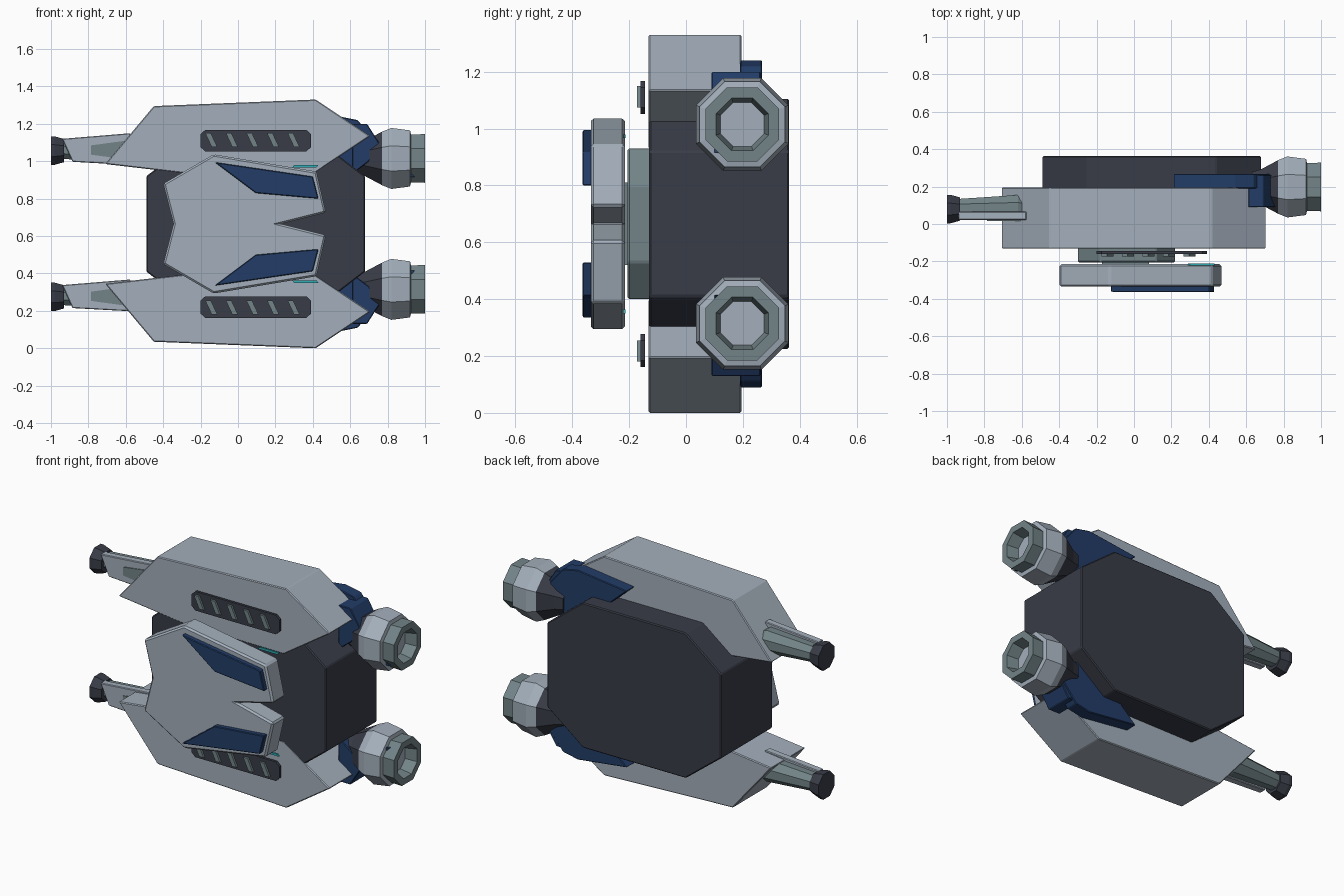
import bpy, bmesh, math

if "Cube" in bpy.data.objects:
    bpy.data.objects.remove(bpy.data.objects["Cube"])

MID = 0.665  # height of the mirror plane between upper and lower halves


def material(name, rgb):
    m = bpy.data.materials.new(name)
    m.diffuse_color = (*rgb, 1)
    m.use_nodes = True
    m.node_tree.nodes["Principled BSDF"].inputs["Base Color"].default_value = m.diffuse_color
    return m


LIGHT = material("light_grey", (0.37, 0.43, 0.50))
DARK = material("dark_slate", (0.040, 0.045, 0.063))
BLUE = material("navy_blue", (0.016, 0.046, 0.135))
STEEL = material("green_grey", (0.17, 0.23, 0.245))
CYAN = material("cyan", (0.03, 0.42, 0.47))


def finish(name, bm, mats, bevel):
    bmesh.ops.recalc_face_normals(bm, faces=bm.faces)
    me = bpy.data.meshes.new(name)
    bm.to_mesh(me)
    bm.free()
    for m in mats:
        me.materials.append(m)
    ob = bpy.data.objects.new(name, me)
    bpy.context.collection.objects.link(ob)
    if bevel:
        mod = ob.modifiers.new("edge_bevel", "BEVEL")
        mod.width = bevel
        mod.segments = 1
        mod.limit_method = 'ANGLE'
        mod.angle_limit = math.radians(30)
    return ob


def prism(name, pts, y0, y1, mat, flip=False, bevel=0.0):
    """Extrude an (x, z) outline from y0 to y1; flip mirrors it to the lower half."""
    bm = bmesh.new()
    pts = [(x, 2 * MID - z if flip else z) for x, z in pts]
    face = bm.faces.new([bm.verts.new((x, y0, z)) for x, z in pts])
    out = bmesh.ops.extrude_face_region(bm, geom=[face])
    verts = [g for g in out["geom"] if isinstance(g, bmesh.types.BMVert)]
    bmesh.ops.translate(bm, verts=verts, vec=(0, y1 - y0, 0))
    return finish(name, bm, [mat], bevel)


def lathe(name, rings, cy, cz, mats, sides=8):
    """Octagonal loft along x; rings are (x, flat-to-centre radius, material of next band)."""
    bm = bmesh.new()
    loops = []
    for x, r, _ in rings:
        rad = r / math.cos(math.pi / sides)
        angles = [(i + 0.5) * 2 * math.pi / sides for i in range(sides)]
        loops.append([bm.verts.new((x, cy + rad * math.cos(a), cz + rad * math.sin(a)))
                      for a in angles])
    for k in range(len(loops) - 1):
        for i in range(sides):
            j = (i + 1) % sides
            f = bm.faces.new((loops[k][i], loops[k][j], loops[k + 1][j], loops[k + 1][i]))
            f.material_index = rings[k][2]
    bm.faces.new(loops[0]).material_index = rings[0][2]
    bm.faces.new(loops[-1]).material_index = rings[-1][2]
    return finish(name, bm, mats, 0)


def mirrored(half):
    """Close a half outline with its reflection across the mid height."""
    return half + [(x, 2 * MID - z) for x, z in reversed(half) if abs(z - MID) > 1e-4]


# Central hull and the mount holding the front armour
prism("core_hull", mirrored([(-0.49, 0.92), (-0.25, 1.105), (0.44, 1.105), (0.68, 0.92)]),
      -0.13, 0.363, DARK, bevel=0.006)
prism("armour_mount", mirrored([(-0.30, 0.80), (-0.18, 0.93), (0.12, 0.93), (0.22, 0.80)]),
      -0.205, -0.12, STEEL, bevel=0.006)
prism("mount_spacer", mirrored([(-0.17, 0.81), (0.08, 0.81)]), -0.23, -0.19, STEEL)

# Notched front armour
prism("front_armour",
      mirrored([(-0.345, MID), (-0.40, 0.88), (-0.13, 1.037), (0.42, 0.945),
                (0.47, 0.725), (0.23, MID)]),
      -0.335, -0.215, LIGHT, bevel=0.01)

for flip in (False, True):
    side = "lower" if flip else "upper"

    # Side pod
    prism(side + "_pod",
          [(-0.71, 0.985), (-0.45, 1.295), (0.415, 1.33), (0.707, 1.135),
           (0.40, 0.93), (-0.28, 0.935)], -0.132, 0.195, LIGHT, flip, 0.005)

    # Blue inlay and cyan strip on the front armour
    prism(side + "_inlay", [(-0.125, 0.995), (0.40, 0.918), (0.43, 0.80), (0.095, 0.83)],
          -0.364, -0.33, BLUE, flip, 0.004)
    prism(side + "_light_strip", [(0.29, 0.967), (0.30, 0.98), (0.43, 0.98), (0.42, 0.967)],
          -0.222, -0.212, CYAN, flip)

    # Vent with slanted slats
    prism(side + "_vent",
          [(-0.20, 1.075), (-0.20, 1.145), (-0.175, 1.168), (0.365, 1.168),
           (0.39, 1.145), (0.39, 1.075), (0.365, 1.052), (-0.175, 1.052)],
          -0.16, -0.145, DARK, flip)
    for i in range(5):
        x = -0.145 + 0.11 * i
        z = [1.15, 1.075]
        if flip:
            z.reverse()
        prism(f"{side}_vent_slat_{i + 1}",
              [(x - 0.03, z[0]), (x, z[0]), (x + 0.035, z[1]), (x + 0.005, z[1])],
              -0.173, -0.158, STEEL, flip)

    # Blue bracket joining pod and thruster
    prism(side + "_bracket_fin",
          [(0.21, 1.20), (0.54, 1.24), (0.64, 1.22), (0.74, 1.10), (0.63, 0.95), (0.40, 1.03)],
          0.19, 0.268, BLUE, flip, 0.004)
    prism(side + "_bracket_block",
          [(0.61, 1.20), (0.69, 1.20), (0.76, 1.09), (0.70, 1.00), (0.61, 0.93)],
          0.09, 0.262, BLUE, flip, 0.004)

    # Octagonal thruster: dark neck, light shell, hollow nozzle
    cz = 2 * MID - 1.015 if flip else 1.015
    lathe(side + "_thruster",
          [(0.63, 0.08, 0), (0.68, 0.095, 0), (0.77, 0.143, 1), (0.82, 0.163, 1),
           (0.92, 0.15, 1), (0.925, 0.128, 2), (1.0, 0.13, 2), (1.0, 0.092, 2),
           (0.93, 0.077, 1)], 0.198, cz, [DARK, LIGHT, STEEL])
    prism(side + "_nozzle_tab", [(0.905, 0.915), (0.925, 0.937), (0.945, 0.915)],
          0.10, 0.25, BLUE, flip)

# Guns share one orientation, so the lower pair is shifted rather than mirrored
for side, dz in (("upper", 0.0), ("lower", -0.782)):
    lathe(side + "_gun_barrel",
          [(-0.94, 0.047, 0), (-0.62, 0.068, 0), (-0.58, 0.05, 0), (-0.50, 0.05, 0)],
          0.087, 1.06 + dz, [STEEL])
    lathe(side + "_gun_muzzle",
          [(-1.0, 0.076, 0), (-0.98, 0.076, 0), (-0.93, 0.062, 0)],
          0.08, 1.057 + dz, [DARK])
    prism(side + "_gun_shroud",
          [(-0.94, 1.12 + dz), (-0.575, 1.15 + dz), (-0.575, 0.98 + dz), (-0.885, 0.997 + dz)],
          0.022, 0.066, LIGHT, bevel=0.004)
    prism(side + "_gun_shroud_panel",
          [(-0.785, 1.085 + dz), (-0.60, 1.11 + dz), (-0.60, 1.01 + dz), (-0.785, 1.035 + dz)],
          0.017, 0.025, STEEL)
